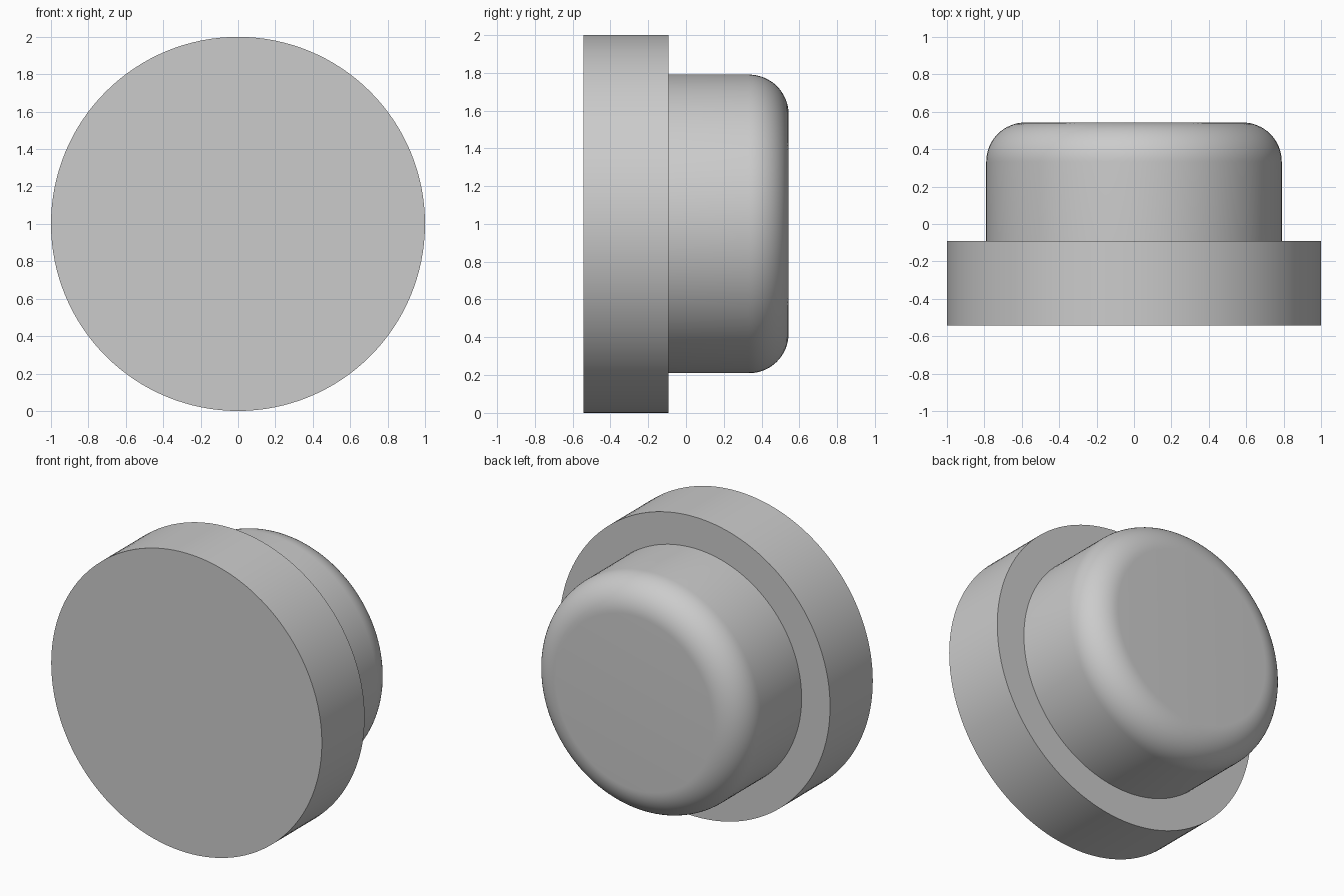
import bpy, bmesh
from math import cos, sin, pi
from mathutils import Vector

cube = bpy.data.objects.get("Cube")
if cube:
    bpy.data.objects.remove(cube, do_unlink=True)

# Plain grey material
grey = bpy.data.materials.new("light grey")
grey.use_nodes = True
colour = (0.6, 0.6, 0.6, 1)
grey.diffuse_color = colour
grey.node_tree.nodes["Principled BSDF"].inputs["Base Color"].default_value = colour

# Main sizes
FRONT, STEP, BACK = -0.543, -0.092, 0.543
FLANGE_R, BOSS_R, FILLET = 1.0, 0.79, 0.21
SEGMENTS, ARC_STEPS = 128, 16


def lathe(name, profile):
    """Turn a (radius, y) profile around the front-to-back axis at z = 1."""
    bm = bmesh.new()
    rings = []
    for r, y in profile:
        angles = [2 * pi * i / SEGMENTS for i in range(SEGMENTS)]
        rings.append([bm.verts.new((r * cos(a), y, 1 + r * sin(a))) for a in angles])
    for a, b in zip(rings, rings[1:]):
        for i in range(SEGMENTS):
            j = (i + 1) % SEGMENTS
            bm.faces.new((a[i], a[j], b[j], b[i]))
    bm.faces.new(rings[0])
    bm.faces.new(rings[-1])
    bmesh.ops.recalc_face_normals(bm, faces=bm.faces)
    mesh = bpy.data.meshes.new(name)
    bm.to_mesh(mesh)
    bm.free()
    mesh.materials.append(grey)
    obj = bpy.data.objects.new(name, mesh)
    bpy.context.collection.objects.link(obj)
    bpy.ops.object.select_all(action="DESELECT")
    obj.select_set(True)
    bpy.context.view_layer.objects.active = obj
    # Below this angle the fillet blends; its tangent edges stay smooth
    bpy.ops.object.shade_smooth_by_angle(angle=pi / 6)
    return obj


# Wide front flange stepping down to a boss with a rounded back rim
centre = Vector((BOSS_R - FILLET, BACK - FILLET))
fillet = []
for k in range(ARC_STEPS + 1):
    a = pi / 2 * k / ARC_STEPS
    fillet.append(centre + FILLET * Vector((cos(a), sin(a))))
lathe("flanged_knob", [(FLANGE_R, FRONT), (FLANGE_R, STEP), (BOSS_R, STEP)] + fillet)
